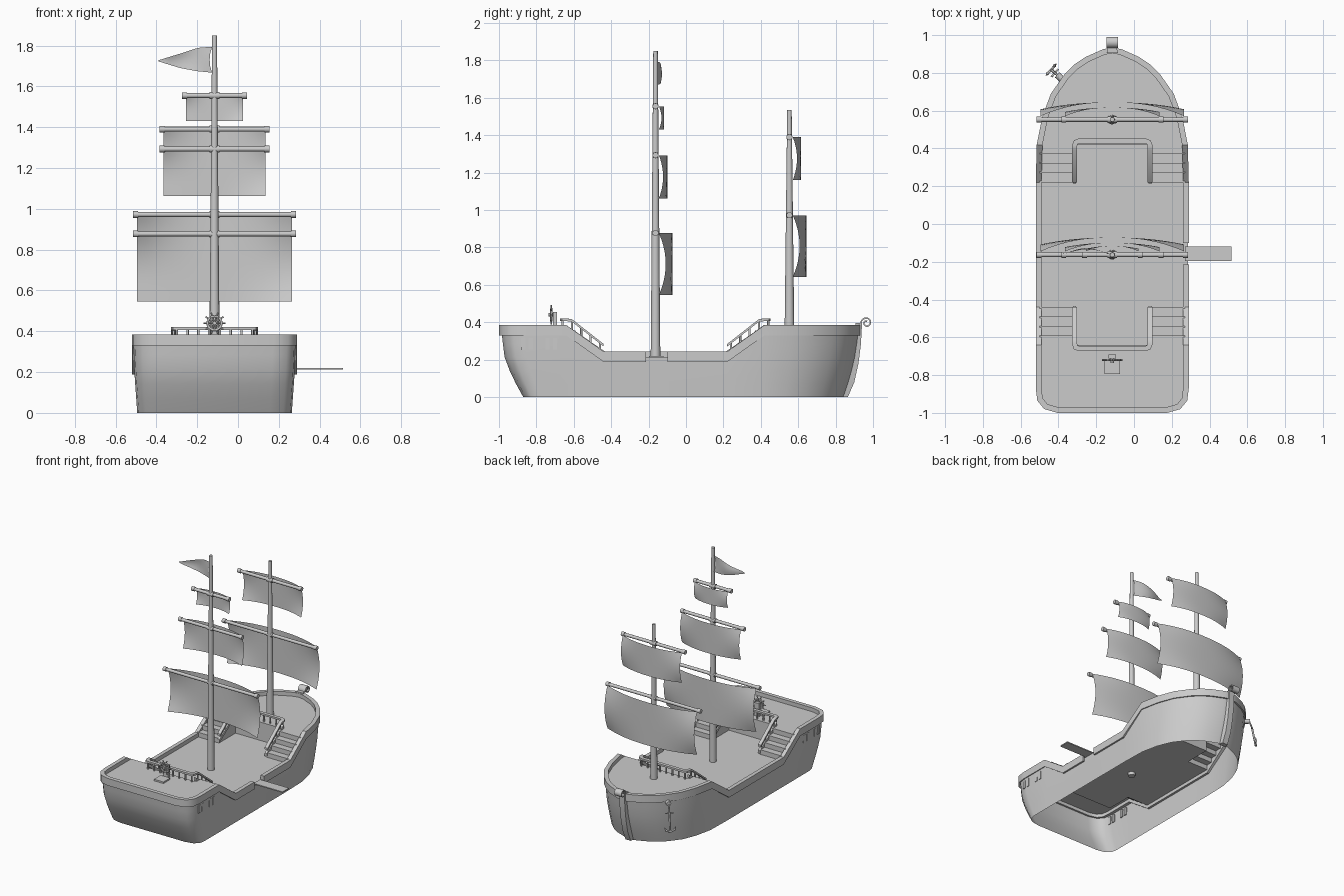
import bpy, math
from mathutils import Vector as V

if "Cube" in bpy.data.objects:
    bpy.data.objects.remove(bpy.data.objects["Cube"])

CX = -0.115   # ship centreline; parts are built around x = 0 and shifted


def mesh(name, verts, faces, angle=35):
    me = bpy.data.meshes.new(name)
    me.from_pydata([(v[0] + CX, v[1], v[2]) for v in verts], [], faces)
    me.update()
    me.polygons.foreach_set("use_smooth", [True] * len(me.polygons))
    me.set_sharp_from_angle(angle=math.radians(angle))
    ob = bpy.data.objects.new(name, me)
    bpy.context.collection.objects.link(ob)
    return ob


def loft(name, rings, closed_path=False, closed_ring=True, angle=35):
    n, m = len(rings[0]), len(rings)
    faces = []
    for i in range(m if closed_path else m - 1):
        a, b = i * n, (i + 1) % m * n
        for j in range(n if closed_ring else n - 1):
            k = (j + 1) % n
            faces.append((a + j, b + j, b + k, a + k))
    if closed_ring and not closed_path:
        faces += [tuple(range(n)), tuple(range((m - 1) * n, m * n))[::-1]]
    return mesh(name, [p for r in rings for p in r], faces, angle)


def normals(path, closed=False):
    # mitred horizontal normals to the right of travel
    out, n = [], len(path)
    for i in range(n):
        a = path[i - 1] if i or closed else path[i]
        b = path[(i + 1) % n] if i < n - 1 or closed else path[i]
        t1 = (V(path[i][:2]) - V(a[:2])) if a is not path[i] else V(b[:2]) - V(path[i][:2])
        t2 = (V(b[:2]) - V(path[i][:2])) if b is not path[i] else t1
        s = t1.normalized() + t2.normalized()
        s.normalize()
        c = max(0.6, s.dot(t1.normalized()))
        out.append(V((s.y, -s.x, 0)) / c)
    return out


def sweep(name, path, profile, closed=False):
    ns = normals(path, closed)
    return loft(name, [[V(p) + n * o + V((0, 0, h)) for o, h in profile]
                       for p, n in zip(path, ns)], closed)


def rods(name, items, sides=12):
    verts, faces = [], []
    for p, q, r1, r2 in items:
        p, q, b = V(p), V(q), len(verts)
        rot = (q - p).to_track_quat('Z', 'Y')
        for c, r in ((p, r1), (q, r2)):
            verts += [c + rot @ V((r * math.cos(k * math.tau / sides), r * math.sin(k * math.tau / sides), 0))
                      for k in range(sides)]
        faces += [(b + k, b + (k + 1) % sides, b + sides + (k + 1) % sides, b + sides + k) for k in range(sides)]
        faces += [tuple(range(b, b + sides))[::-1], tuple(range(b + sides, b + 2 * sides))]
    return mesh(name, verts, faces, 50)


def box(name, x0, x1, y0, y1, z0, z1):
    return loft(name, [[(x0, y0, z), (x1, y0, z), (x1, y1, z), (x0, y1, z)] for z in (z0, z1)])


def interp(tab, t):
    for (a, u), (b, w) in zip(tab, tab[1:]):
        if t <= b:
            return u + (w - u) * max(0, t - a) / (b - a)
    return tab[-1][1]


# Plan outline of the ship, starting and ending at the gangway gap
top = lambda y: interp([(-.64, .385), (-.44, .243), (.22, .243), (.42, .385)], y)
half = [(.05, .925), (.14, .885), (.2, .845), (.255, .79), (.325, .69), (.37, .57), (.4, .42), (.405, .22),
        (.405, -.1), (.405, -.215), (.405, -.44), (.405, -.64), (.405, -.87), (.397, -.935), (.36, -.98), (.29, -1)]
g = 9
plan = half[:g][::-1] + [(0, .935)] + [(-x, y) for x, y in half] + half[g:][::-1]
path = [(x, y, top(y)) for x, y in plan]

# Hull shell, open at the bottom
stern = [(0, -.87), (.1, -.925), (.2, -.968), (.33, -.985), (.4, -.99)]
bow = [(0, .845), (.1, .88), (.2, .905), (.33, .925), (.4, .93)]
rings = []
for x, y, z in path:
    ring = []
    for f in (0, .2, .4, .6, .8, 1):
        h = f * (z - .03)
        yy = y
        if y < -.6:
            yy = -.6 + (y + .6) * (interp(stern, h) + .6) / -.4
        elif y > .3:
            yy = .3 + (y - .3) * (interp(bow, h) - .3) / .635
        ring.append((x * interp([(0, .935), (.2, .97), (.36, .987)], h), yy, h))
    rings.append(ring)
loft("hull", rings, True, False, 40)
sweep("bulwark", path, [(0, -.055), (0, 0), (-.03, 0), (-.03, -.055)])

# Decks, one continuous sheet with stairs down to the main level
inner = [V(p) - n * .02 for p, n in zip(path, normals(path, True))]
HI, LO, W = .355, .213, .385
for name, test in (("aft_deck", lambda y: y < -.63), ("fore_deck", lambda y: y > .41)):
    pts = [(p.x, p.y, HI) for p in inner if test(p.y)]
    mesh(name, pts, [tuple(range(len(pts)))])
mesh("main_deck", [(x, y, LO) for x, y in [(-W, -.44), (-.2, -.44), (-.2, -.64), (.2, -.64), (.2, -.44), (W, -.44),
     (W, .22), (.2, .22), (.2, .42), (-.2, .42), (-.2, .22), (-W, .22)]], [tuple(range(12))])
mesh("gangway_sill", [(W, -.215, LO), (.4, -.215, LO), (.4, -.1, LO), (W, -.1, LO)], [(0, 1, 2, 3)])
box("gangplank", .385, .63, -.197, -.12, .213, .221)

for end, b, s in (("aft", -.44, -1), ("fore", .22, 1)):
    Y = lambda t: b + s * t
    mesh(end + "_wall", [(-.2, Y(.2), LO), (.2, Y(.2), LO), (.2, Y(.2), HI), (-.2, Y(.2), HI)], [(0, 1, 2, 3)])
    posts = []
    for side in (-1, 1):
        prof = [(Y(0), LO)]
        for k in range(4):
            z = LO + (HI - LO) * (k + 1) / 4
            prof += [(Y(.05 * k), z), (Y(.05 * k + .05), z)]
        loft(end + "_stairs", [[(side * x, y, z) for y, z in prof] for x in (.2, W)], False, False)
        side_pts = [(side * .2, y, z) for y, z in prof + [(Y(.2), LO)]]
        mesh(end + "_stair_side", side_pts, [tuple(range(len(side_pts)))])
        sweep(end + "_stringer", [(side * .2, Y(-.005), .235), (side * .2, Y(.2), .375)],
              [(-.009, -.015), (.009, -.015), (.009, .01), (-.009, .01)])
        for t in (.02, .07, .12, .17):
            posts.append(((side * .2, Y(t), .235 + .7 * t), (side * .2, Y(t), min(.41, .28 + .77 * t)), .006, .006))
    for k in range(8):
        x = -.185 + .37 * k / 7
        posts.append(((x, Y(.22), HI), (x, Y(.22), .41), .006, .006))
    rods(end + "_balusters", posts, 8)
    leg = [(.2, Y(0), .277), (.2, Y(.17), .41), (.2, Y(.195), .413), (.193, Y(.213), .413), (.175, Y(.22), .413)]
    sweep(end + "_handrail", leg + [(-x, y, z) for x, y, z in leg[::-1]],
          [(-.013, -.007), (.013, -.007), (.013, .007), (-.013, .007)])

# Stem post and scroll at the bow
stem_out = [(.865, 0), (.9, .08), (.922, .18), (.935, .28), (.94, .37), (.94, .395)]
loft("stem_post", [[(-.03, y - .035, z), (.03, y - .035, z), (.022, y, z), (-.022, y, z)] for y, z in stem_out])
scroll = []
for k in range(25):
    a = math.radians(190 - k * 20)
    r = .034 - .0009 * k
    scroll.append([(x, .965 + q * math.cos(a), .397 + q * math.sin(a))
                   for x, q in ((-.03, r), (.03, r), (.03, r - .008), (-.03, r - .008))])
loft("bow_scroll", scroll)

# Masts and yards
masts = {"main": (-.163, .19, 1.85), "fore": (.553, .34, 1.535)}
for name, (y, z0, z1) in masts.items():
    rods(name + "_mast", [((0, y, z0), (0, y, z1), .026, .012)], 16)


def sail(name, y, z_top, z_bot, yard_w, depth):
    w, n, m = yard_w - .02, 16, 10
    rods(name + "_yard", [((-yard_w, y, z_top), (yard_w, y, z_top), .012, .012)]
         + [((s * yard_w, y, z_top), (s * (yard_w - .025), y, z_top), .016, .016) for s in (-1, 1)]
         + [((-.025, y, z_top), (.025, y, z_top), .017, .017)])
    grid = []
    for i in range(n + 1):
        u = i / n * 2 - 1
        k = abs(u) ** 2.3
        grid.append([(u * w, y + .018 + depth * (1 - k) + depth * .5 * k * 4 * (j / m) * (1 - j / m),
                      z_top + (z_bot - z_top) * j / m) for j in range(m + 1)])
    loft(name + "_sail", grid, False, False, 60)


for args in (("main_lower", -.163, .877, .545, .4, .073), ("main_upper", -.163, 1.293, 1.063, .27, .045),
             ("main_top", -.163, 1.555, 1.43, .16, .028), ("fore_lower", .553, .972, .643, .4, .073),
             ("fore_upper", .553, 1.39, 1.16, .27, .045)):
    sail(*args)

# Pennant
rows = []
for k in range(11):
    t = k / 10
    hi = interp([(0, 1.793), (.25, 1.79), (.6, 1.76), (1, 1.728)], t)
    lo = interp([(0, 1.667), (.3, 1.675), (.6, 1.69), (1, 1.722)], t)
    rows.append([(-.012 - .262 * t - (1 - t) * .012 * 4 * v * (1 - v),
                  -.158 + .03 * math.sin(math.pi * min(1, t * 1.1)) * (.8 + .8 * v * (1 - v)),
                  lo + (hi - lo) * v) for v in (0, .25, .5, .75, 1)])
loft("pennant", rows, False, False, 60)

# Steering wheel on its stand
wy, wz = -.72, .44
pt = lambda r, a: (r * math.cos(a), wy, wz + r * math.sin(a))
ang = [k * math.tau / 20 for k in range(20)]
rods("wheel", [(pt(.034, a), pt(.034, a + math.tau / 20), .006, .006) for a in ang]
     + [((0, wy, wz), pt(.054, a), .004, .004) for a in ang[::2]]
     + [((0, wy - .015, wz), (0, wy + .03, wz), .01, .01)], 8)
box("wheel_stand", -.02, .02, -.712, -.69, HI, .455)
box("wheel_platform", -.04, .04, -.795, -.715, HI, .392 - .025)

# Anchor hanging from the port bow
o, d, e = V((-.27, .77, 0)), V((-.75, .66, 0)), V((.66, .75, 0))
P = lambda a, c, z: o + d * a + e * c + V((0, 0, z))
parts = [(P(-.02, 0, .325), P(.03, 0, .325), .018, .018), (P(.025, 0, .325), P(.045, 0, .27), .006, .006),
         (P(.045, 0, .27), P(.07, 0, .13), .007, .007), (P(.045, -.028, .262), P(.045, .028, .262), .005, .005)]
for s in (-1, 1):
    parts += [(P(.07, 0, .13), P(.072, s * .028, .142), .007, .006),
              (P(.072, s * .028, .142), P(.072, s * .042, .172), .009, .001)]
rods("anchor", parts, 8)

# Small stern side windows
for s in (-1, 1):
    for y in (-.85, -.72):
        for dy in (-.02, .02):
            box("stern_window", s * .394 - .006, s * .394 + .006, y + dy - .011, y + dy + .011, .255, .315)
